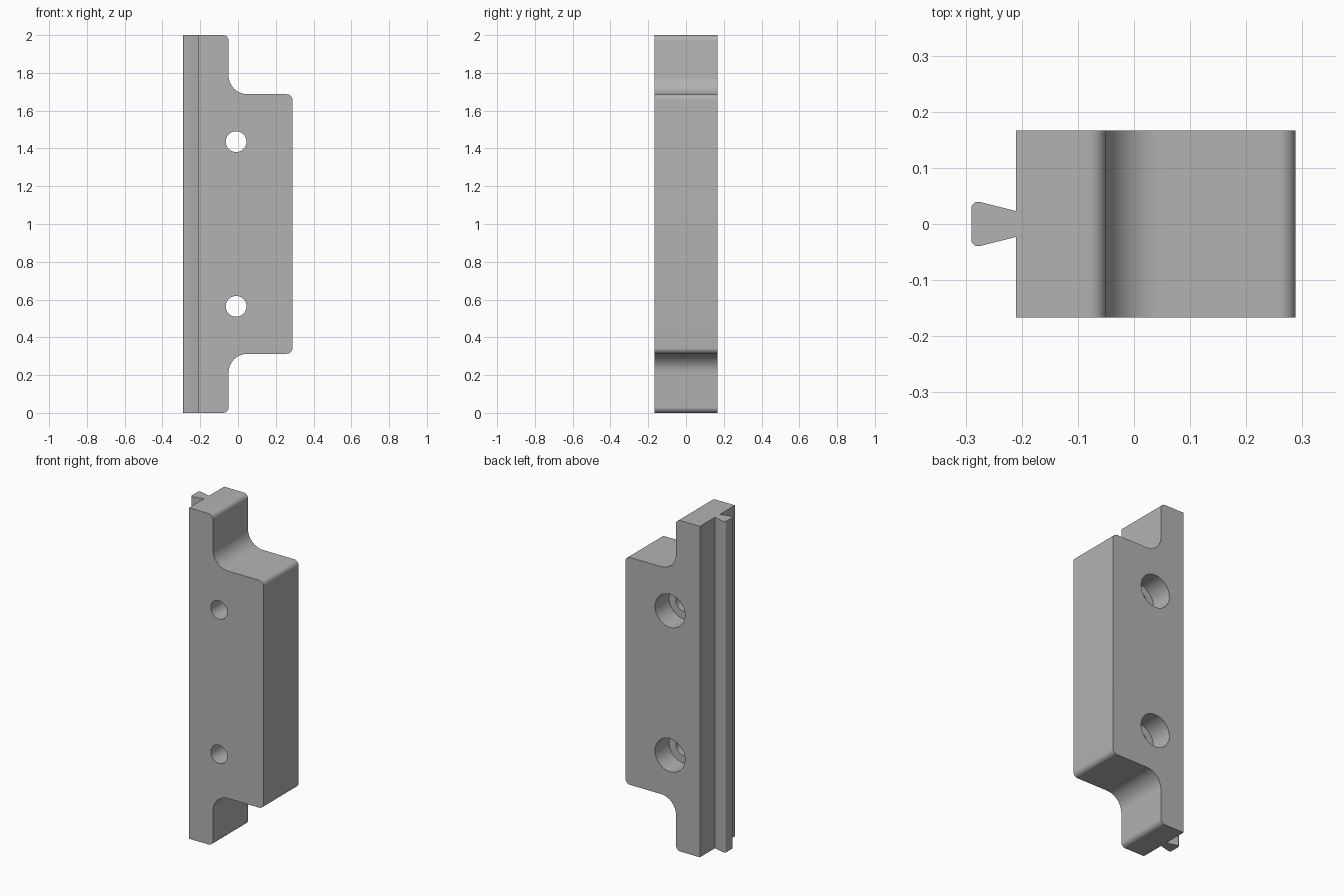
import bpy, bmesh, math
from mathutils import Vector, Matrix

cube = bpy.data.objects.get("Cube")
if cube:
    bpy.data.objects.remove(cube, do_unlink=True)

HALF_DEPTH = 0.167

grey = bpy.data.materials.new("plain grey")
grey.use_nodes = True
colour = (0.45, 0.45, 0.45, 1)
grey.diffuse_color = colour
grey.node_tree.nodes["Principled BSDF"].inputs["Base Color"].default_value = colour


def rounded(corners, steps=10):
    """Turn (x, y, radius) corners into an outline with true arc fillets."""
    outline = []
    for i, (x, y, r) in enumerate(corners):
        p = Vector((x, y))
        if r == 0:
            outline.append(p)
            continue
        a = (Vector(corners[i - 1][:2]) - p).normalized()
        b = (Vector(corners[(i + 1) % len(corners)][:2]) - p).normalized()
        half = a.angle(b) / 2
        centre = p + (a + b).normalized() * r / math.sin(half)
        start = p + a * r / math.tan(half) - centre
        end = p + b * r / math.tan(half) - centre
        sweep = start.angle_signed(end)
        for k in range(steps + 1):
            outline.append(centre + Matrix.Rotation(-sweep * k / steps, 2) @ start)
    return outline


def prism(name, outline, place, direction):
    """Extrude a flat outline, placed in 3D by a function, along a direction."""
    bm = bmesh.new()
    face = bm.faces.new([bm.verts.new(place(p)) for p in outline])
    top = bmesh.ops.extrude_face_region(bm, geom=[face])
    moved = [v for v in top["geom"] if isinstance(v, bmesh.types.BMVert)]
    bmesh.ops.translate(bm, verts=moved, vec=direction)
    bmesh.ops.recalc_face_normals(bm, faces=bm.faces)
    mesh = bpy.data.meshes.new(name)
    bm.to_mesh(mesh)
    bm.free()
    mesh.materials.append(grey)
    obj = bpy.data.objects.new(name, mesh)
    bpy.context.collection.objects.link(obj)
    return obj


def activate(obj):
    bpy.ops.object.select_all(action='DESELECT')
    obj.select_set(True)
    bpy.context.view_layer.objects.active = obj


def drill(target, radius, z, y0, y1):
    """Cut a round hole running from y0 to y1."""
    bpy.ops.mesh.primitive_cylinder_add(
        vertices=48, radius=radius, depth=y1 - y0,
        location=(-0.01, (y0 + y1) / 2, z), rotation=(math.pi / 2, 0, 0))
    cutter = bpy.context.object
    cutter.hide_render = True
    cutter.data.materials.append(grey)
    activate(target)
    mod = target.modifiers.new("hole", 'BOOLEAN')
    mod.operation = 'DIFFERENCE'
    mod.solver = 'EXACT'
    mod.object = cutter
    bpy.ops.object.modifier_apply(modifier=mod.name)
    bpy.data.objects.remove(cutter, do_unlink=True)


# Stepped body plate, symmetric about its mid height
upper = [(-0.21, 2, 0), (-0.05, 2, 0.03), (-0.05, 1.687, 0.1), (0.288, 1.687, 0.03)]
lower = [(x, 2 - z, r) for x, z, r in reversed(upper)]
body = prism("body_plate", rounded(upper + lower),
             lambda p: (p.x, -HALF_DEPTH, p.y), (0, 2 * HALF_DEPTH, 0))

# Screw holes, counterbored from the back
for z in (0.564, 1.436):
    drill(body, 0.055, z, -0.3, 0.3)
    drill(body, 0.1, z, HALF_DEPTH - 0.134, 0.3)

# Dovetail rail along the full height
rail = prism("dovetail_rail",
             rounded([(-0.208, 0.0225, 0), (-0.29, 0.043, 0.012),
                      (-0.29, -0.043, 0.012), (-0.208, -0.0225, 0)], 6),
             lambda p: (p.x, p.y, 0), (0, 0, 2))

for obj in (body, rail):
    activate(obj)
    bpy.ops.object.shade_smooth_by_angle(angle=math.radians(30))
